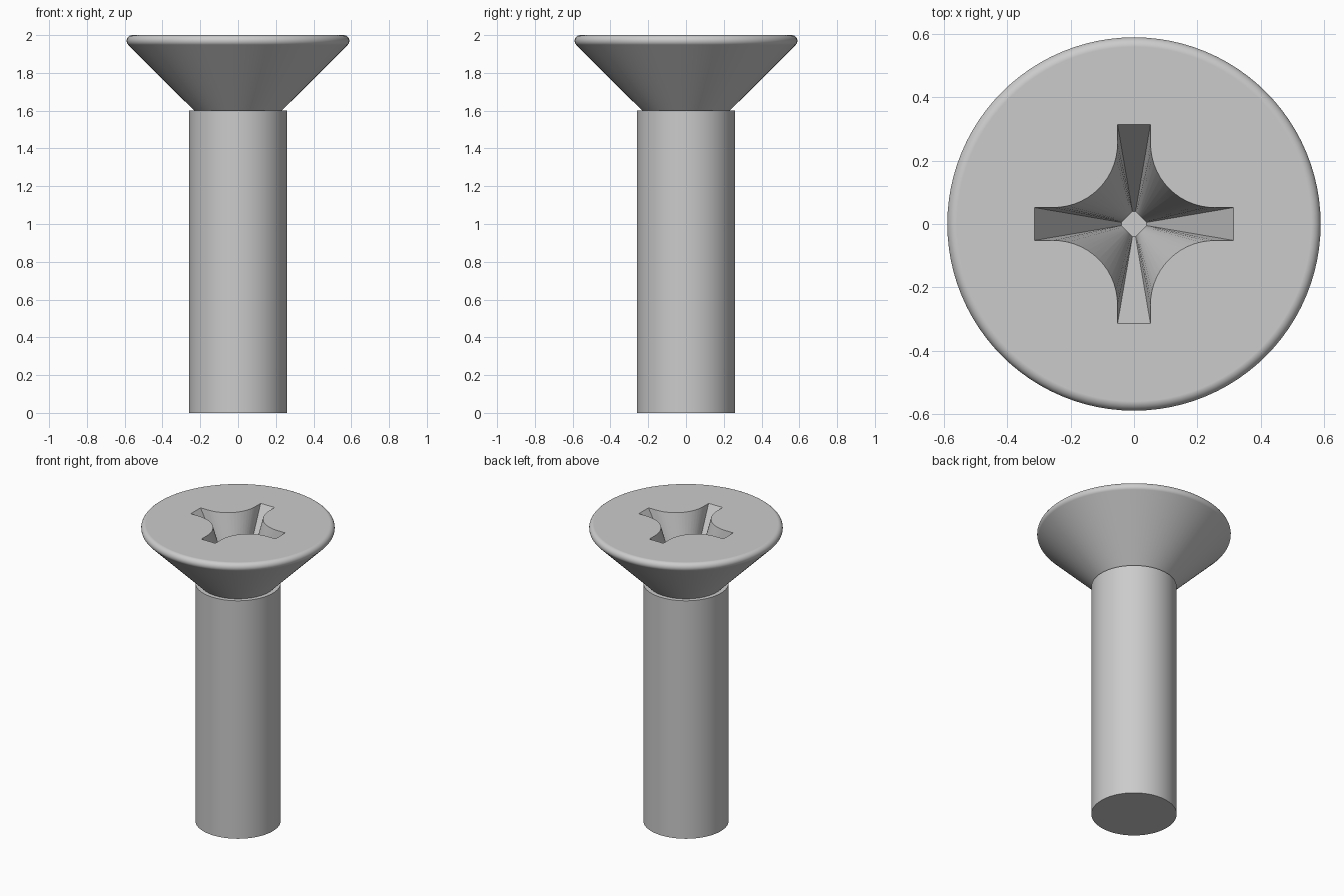
import bpy, bmesh
from math import sin, cos, pi, radians

if "Cube" in bpy.data.objects:
    bpy.data.objects.remove(bpy.data.objects["Cube"])

SIDES = 96


def loft(name, rings):
    """Skin a stack of equal-length rings (bottom to top) and cap both ends."""
    bm = bmesh.new()
    loops = [[bm.verts.new(p) for p in ring] for ring in rings]
    n = len(loops[0])
    for a, b in zip(loops, loops[1:]):
        for i in range(n):
            j = (i + 1) % n
            bm.faces.new((a[i], a[j], b[j], b[i]))
    bm.faces.new(loops[0][::-1])
    bm.faces.new(loops[-1])
    bmesh.ops.recalc_face_normals(bm, faces=bm.faces)
    mesh = bpy.data.meshes.new(name)
    bm.to_mesh(mesh)
    bm.free()
    obj = bpy.data.objects.new(name, mesh)
    bpy.context.collection.objects.link(obj)
    return obj


def circle(r, z):
    return [(r * cos(2 * pi * i / SIDES), r * sin(2 * pi * i / SIDES), z)
            for i in range(SIDES)]


# Screw body: shank, small step, 45 degree cone, rounded rim
RIM_R, RIM = 0.59, 0.03
profile = [(0.26, 0), (0.26, 1.6), (0.232, 1.6)]
for k in range(9):
    a = radians(-45 + 135 * k / 8)
    profile.append((RIM_R - RIM + RIM * cos(a), 2 - RIM + RIM * sin(a)))
screw = loft("countersunk_screw", [circle(r, z) for r, z in profile])

# Cross recess: cruciform mouth tapering to a small diamond floor
ARM, HALF, FILLET, DEPTH = 0.315, 0.052, 0.203, 0.45
TIP, TIP_HALF, STEPS = 0.04, 0.005, 14
c = HALF + FILLET
mouth, floor = [], []
for q in range(4):
    top = [(ARM, HALF)]
    for k in range(STEPS + 1):
        a = radians(270 - 90 * k / STEPS)
        top.append((c + FILLET * cos(a), c + FILLET * sin(a)))
    top.append((HALF, ARM))
    for k, (x, y) in enumerate(top):
        t = k / (len(top) - 1)
        u = TIP + (TIP_HALF - TIP) * t
        v = TIP_HALF + (TIP - TIP_HALF) * t
        cs, sn = round(cos(q * pi / 2)), round(sin(q * pi / 2))
        mouth.append((x * cs - y * sn, x * sn + y * cs, 2.0))
        floor.append((u * cs - v * sn, u * sn + v * cs, 2.0 - DEPTH))
# carry the taper a little above the head for a clean cut
above = [tuple(f + (m - f) * 1.1 for f, m in zip(pf, pm))
         for pf, pm in zip(floor, mouth)]
cutter = loft("recess_cutter", [floor, above])
cutter.hide_render = True

bpy.ops.object.select_all(action='DESELECT')
bpy.context.view_layer.objects.active = screw
screw.select_set(True)
cut = screw.modifiers.new("cross_recess", 'BOOLEAN')
cut.operation = 'DIFFERENCE'
cut.solver = 'EXACT'
cut.object = cutter
bpy.ops.object.modifier_apply(modifier=cut.name)
bpy.data.objects.remove(cutter)

# Smooth round surfaces, crisp edges, flat top face
bpy.ops.object.shade_smooth_by_angle(angle=radians(25))
wn = screw.modifiers.new("weighted_normals", 'WEIGHTED_NORMAL')
wn.keep_sharp = True
